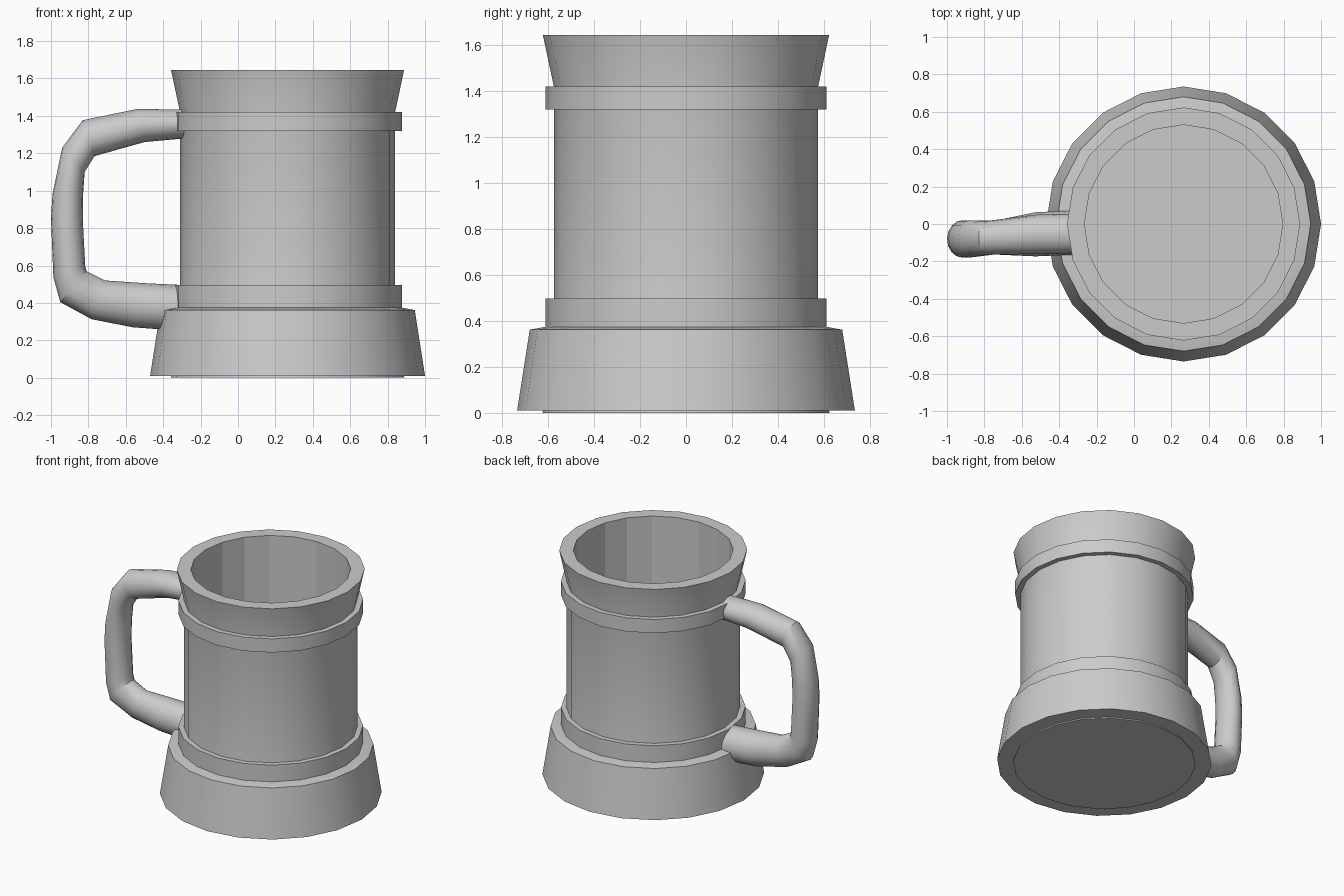
import bpy, bmesh
from math import cos, sin, pi, radians
from mathutils import Vector

if "Cube" in bpy.data.objects:
    bpy.data.objects.remove(bpy.data.objects["Cube"])

CX, SIDES = 0.265, 20


def finish(name, bm, flat_radius=0.0):
    bmesh.ops.recalc_face_normals(bm, faces=bm.faces)
    mesh = bpy.data.meshes.new(name)
    bm.to_mesh(mesh)
    bm.free()
    obj = bpy.data.objects.new(name, mesh)
    bpy.context.collection.objects.link(obj)
    bpy.ops.object.select_all(action='DESELECT')
    obj.select_set(True)
    bpy.context.view_layer.objects.active = obj
    bpy.ops.object.shade_smooth_by_angle(angle=radians(30))
    # faces lying wholly inside flat_radius keep their facets
    for p in mesh.polygons:
        if all((mesh.vertices[v].co.xy - Vector((CX, 0))).length < flat_radius
               for v in p.vertices):
            p.use_smooth = False
    return obj


def bridge(bm, a, b):
    n = len(a)
    for i in range(n):
        bm.faces.new((a[i], a[(i + 1) % n], b[(i + 1) % n], b[i]))


def lathe(name, profile, closed=True, flat_radius=0.0):
    """Spin (radius, z) points round the mug axis; cap the ends if not closed."""
    bm = bmesh.new()
    rings = [[bm.verts.new((CX + r * cos(2 * pi * i / SIDES), r * sin(2 * pi * i / SIDES), z))
              for i in range(SIDES)] for r, z in profile]
    for a, b in zip(rings, rings[1:]):
        bridge(bm, a, b)
    if closed:
        bridge(bm, rings[-1], rings[0])
    else:
        bm.faces.new(rings[0])
        bm.faces.new(rings[-1])
    return finish(name, bm, flat_radius)


# Hollow cup with flared foot and lip
lathe("cup", [(0.625, 0), (0.575, 0.22), (0.575, 1.42), (0.623, 1.645),
              (0.53, 1.645), (0.53, 0.12)], closed=False, flat_radius=0.54)

# Heavy tapered base
lathe("base", [(0.61, 0.01), (0.735, 0.01), (0.68, 0.362), (0.61, 0.375), (0.56, 0.375)])

# Raised bands
for name, z0, z1 in (("lower_band", 0.37, 0.497), ("upper_band", 1.32, 1.42)):
    lathe(name, [(0.56, z0), (0.612, z0), (0.612, z1), (0.56, z1)])

# Handle: outer x, z / inner x, z / centre y / half width in y
sections = [
    (-0.30, 1.435, -0.28, 1.28, -0.05, 0.105),
    (-0.543, 1.436, -0.50, 1.26, -0.055, 0.105),
    (-0.83, 1.377, -0.767, 1.185, -0.075, 0.09),
    (-0.94, 1.23, -0.82, 1.10, -0.08, 0.10),
    (-0.992, 0.98, -0.828, 0.98, -0.08, 0.10),
    (-1.00, 0.85, -0.83, 0.85, -0.08, 0.10),
    (-0.987, 0.537, -0.817, 0.60, -0.08, 0.10),
    (-0.95, 0.404, -0.81, 0.57, -0.08, 0.10),
    (-0.783, 0.313, -0.71, 0.52, -0.073, 0.09),
    (-0.564, 0.27, -0.49, 0.505, -0.055, 0.118),
    (-0.30, 0.25, -0.28, 0.495, -0.045, 0.118),
]
bm = bmesh.new()
rings = []
for ox, oz, ix, iz, y, w in sections:
    mid = Vector(((ox + ix) / 2, y, (oz + iz) / 2))
    half = Vector(((ox - ix) / 2, 0, (oz - iz) / 2))
    rings.append([bm.verts.new(mid + half * cos(t) + Vector((0, w * sin(t), 0)))
                  for t in (2 * pi * i / 16 for i in range(16))])
for a, b in zip(rings, rings[1:]):
    bridge(bm, a, b)
bm.faces.new(rings[0])
bm.faces.new(rings[-1])
handle = finish("handle", bm)
# tube bends stay smooth
handle.data.polygons.foreach_set("use_smooth", [True] * len(handle.data.polygons))
